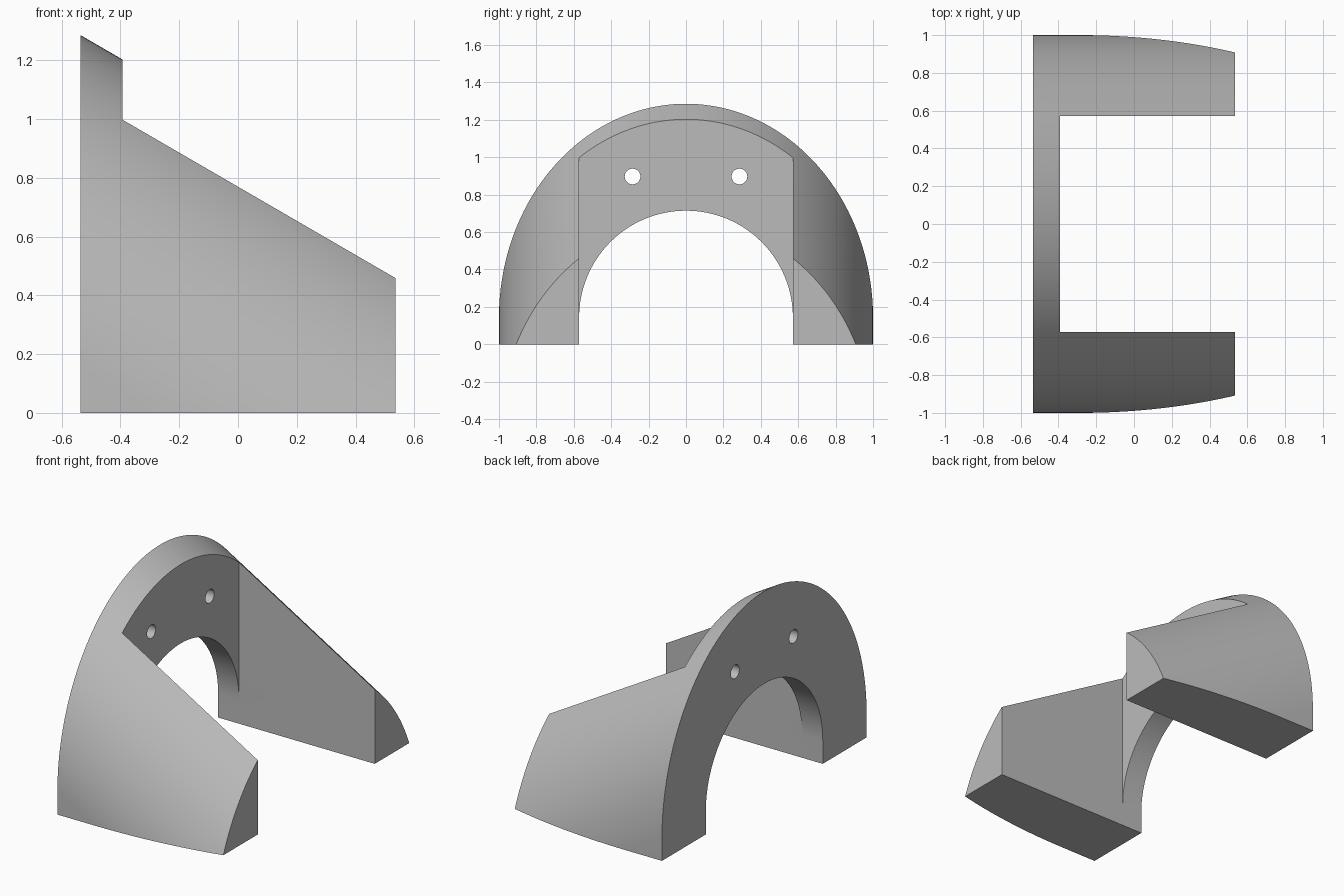
import bpy, bmesh
from math import sin, cos, pi, radians
from mathutils import Matrix

if "Cube" in bpy.data.objects:
    bpy.data.objects.remove(bpy.data.objects["Cube"], do_unlink=True)

UNIT = 1 / 7                 # plate thickness; the other sizes are multiples of it
BACK, FRONT = -3.75 * UNIT, 3.75 * UNIT
SLOPE = 0.58                 # drop of the outer shell per unit of x

grey = bpy.data.materials.new("plain grey")
grey.use_nodes = True
COLOUR = (0.5, 0.5, 0.5, 1)
grey.diffuse_color = COLOUR
grey.node_tree.nodes["Principled BSDF"].inputs["Base Color"].default_value = COLOUR


def arch(ry, rz, foot, steps):
    """Half ellipse on straight legs, as (y, z) points."""
    arc = [(ry * cos(pi * i / steps), UNIT + rz * sin(pi * i / steps))
           for i in range(steps + 1)]
    return [(ry, foot)] + arc + [(-ry, foot)]


def prism(name, points, x0, x1, slope=0):
    """Extrude a (y, z) outline along x, sinking by slope."""
    bm = bmesh.new()
    face = bm.faces.new([bm.verts.new((x0, y, z)) for y, z in points])
    new = bmesh.ops.extrude_face_region(bm, geom=[face])["geom"]
    length = x1 - x0
    bmesh.ops.translate(bm, vec=(length, 0, -slope * length),
                        verts=[v for v in new if isinstance(v, bmesh.types.BMVert)])
    if slope:                # trim flat on the ground
        cut = bmesh.ops.bisect_plane(bm, geom=bm.verts[:] + bm.edges[:] + bm.faces[:],
                                     plane_co=(0, 0, 0), plane_no=(0, 0, 1),
                                     clear_inner=True)["geom_cut"]
        bmesh.ops.edgeloop_fill(bm, edges=[e for e in cut if isinstance(e, bmesh.types.BMEdge)])
    bmesh.ops.recalc_face_normals(bm, faces=bm.faces)
    mesh = bpy.data.meshes.new(name)
    bm.to_mesh(mesh)
    bm.free()
    mesh.materials.append(grey)
    obj = bpy.data.objects.new(name, mesh)
    bpy.context.collection.objects.link(obj)
    return obj


def circle(cy, cz, r, steps=32):
    return [(cy + r * cos(2 * pi * i / steps), cz + r * sin(2 * pi * i / steps))
            for i in range(steps)]


# Sloping outer shell
bracket = prism("arched_bracket", arch(1, 8 * UNIT, -1, 96), BACK, FRONT, SLOPE)

# Arched opening, bay between the side arms, and two screw holes
half = 4 * UNIT
plate_face = BACK + UNIT
cutters = [
    prism("arch_cutter", arch(half, half, -1, 64), -1, 0),
    prism("bay_cutter", [(-half, -1), (half, -1), (half, 2), (-half, 2)], plate_face, 1),
]
for side in (-1, 1):
    cutters.append(prism("screw_hole_cutter", circle(side * 2 * UNIT, 0.897, 0.042), -1, 0))

for cutter in cutters:
    cutter.hide_render = True
    mod = bracket.modifiers.new(cutter.name, 'BOOLEAN')
    mod.operation = 'DIFFERENCE'
    mod.solver = 'EXACT'
    mod.object = cutter

# Apply the cuts and drop the cutters
bpy.context.view_layer.update()
evaluated = bracket.evaluated_get(bpy.context.evaluated_depsgraph_get())
result = bpy.data.meshes.new_from_object(evaluated)
bracket.modifiers.clear()
bracket.data = result
for cutter in cutters:
    bpy.data.objects.remove(cutter, do_unlink=True)

# Smooth curved walls, crisp edges
bpy.ops.object.select_all(action='DESELECT')
bracket.select_set(True)
bpy.context.view_layer.objects.active = bracket
bpy.ops.object.shade_smooth_by_angle(angle=radians(25))
